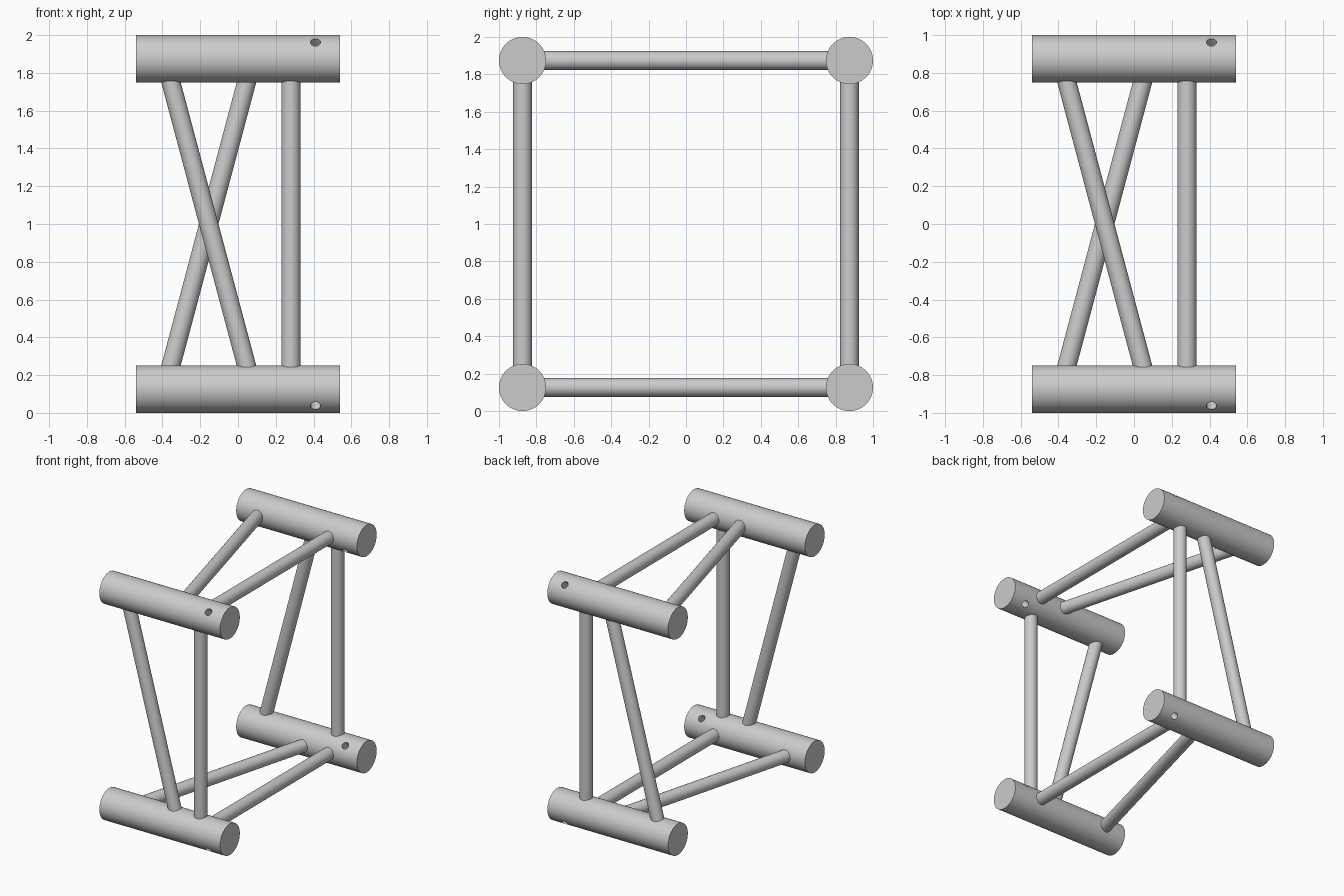
import bpy, math
from mathutils import Vector

if "Cube" in bpy.data.objects:
    bpy.data.objects.remove(bpy.data.objects["Cube"])

R, r = 0.126, 0.05          # chord and brace radii
C = 1 - R                   # chord offset from the frame centre
MID = 1.0                   # height of the frame centre
X0, X1, SEAM = -0.54, 0.54, 0.34

metal = bpy.data.materials.new("aluminium grey")
metal.diffuse_color = (0.6, 0.6, 0.6, 1)
metal.use_nodes = True
metal.node_tree.nodes["Principled BSDF"].inputs["Base Color"].default_value = metal.diffuse_color


def tube(name, a, b, radius, sides):
    """Solid round bar from point a to point b."""
    a, b = Vector(a), Vector(b)
    d = b - a
    bpy.ops.mesh.primitive_cylinder_add(vertices=sides, radius=radius, depth=d.length,
                                        location=(a + b) / 2)
    ob = bpy.context.object
    ob.name = name
    ob.rotation_mode = 'QUATERNION'
    ob.rotation_quaternion = d.to_track_quat('Z', 'Y')
    ob.data.materials.append(metal)
    return ob


def smooth(ob):
    bpy.ops.object.select_all(action='DESELECT')
    ob.select_set(True)
    bpy.context.view_layer.objects.active = ob
    bpy.ops.object.shade_smooth_by_angle(angle=math.radians(30))


# Four main chords, each with a coupler end drilled diagonally for a pin
for sy, yn in ((-1, "front"), (1, "back")):
    for sz, zn in ((-1, "lower"), (1, "upper")):
        y, z = sy * C, MID + sz * C
        smooth(tube(f"{zn}_{yn}_chord", (X0, y, z), (SEAM, y, z), R, 64))
        end = tube(f"{zn}_{yn}_coupler", (SEAM, y, z), (X1, y, z), R, 64)
        h = 0.2
        cutter = tube("pin_hole_cutter", (0.41, y - sy * h, z - sz * h),
                      (0.41, y + sy * h, z + sz * h), 0.027, 24)
        cutter.hide_render = True
        mod = end.modifiers.new("pin hole", 'BOOLEAN')
        mod.operation, mod.solver, mod.object = 'DIFFERENCE', 'EXACT', cutter
        bpy.context.view_layer.objects.active = end
        bpy.ops.object.modifier_apply(modifier=mod.name)
        bpy.data.objects.remove(cutter)
        smooth(end)

# One straight and one slanted brace on each of the four sides
XS, XA, XB = 0.28, -0.388, 0.078    # straight brace, slanted brace ends
for s, yn, zn in ((-1, "front", "bottom"), (1, "back", "top")):
    # upright sides
    y, lo, hi = s * C, MID - C, MID + C
    xl, xh = (XB, XA) if s < 0 else (XA, XB)
    smooth(tube(f"{yn}_upright", (XS, y, lo), (XS, y, hi), r, 32))
    smooth(tube(f"{yn}_diagonal", (xl, y, lo), (xh, y, hi), r, 32))
    # top and bottom sides
    z = MID + s * C
    xl, xh = (XA, XB) if s < 0 else (XB, XA)
    smooth(tube(f"{zn}_crossbar", (XS, -C, z), (XS, C, z), r, 32))
    smooth(tube(f"{zn}_diagonal", (xl, -C, z), (xh, C, z), r, 32))
